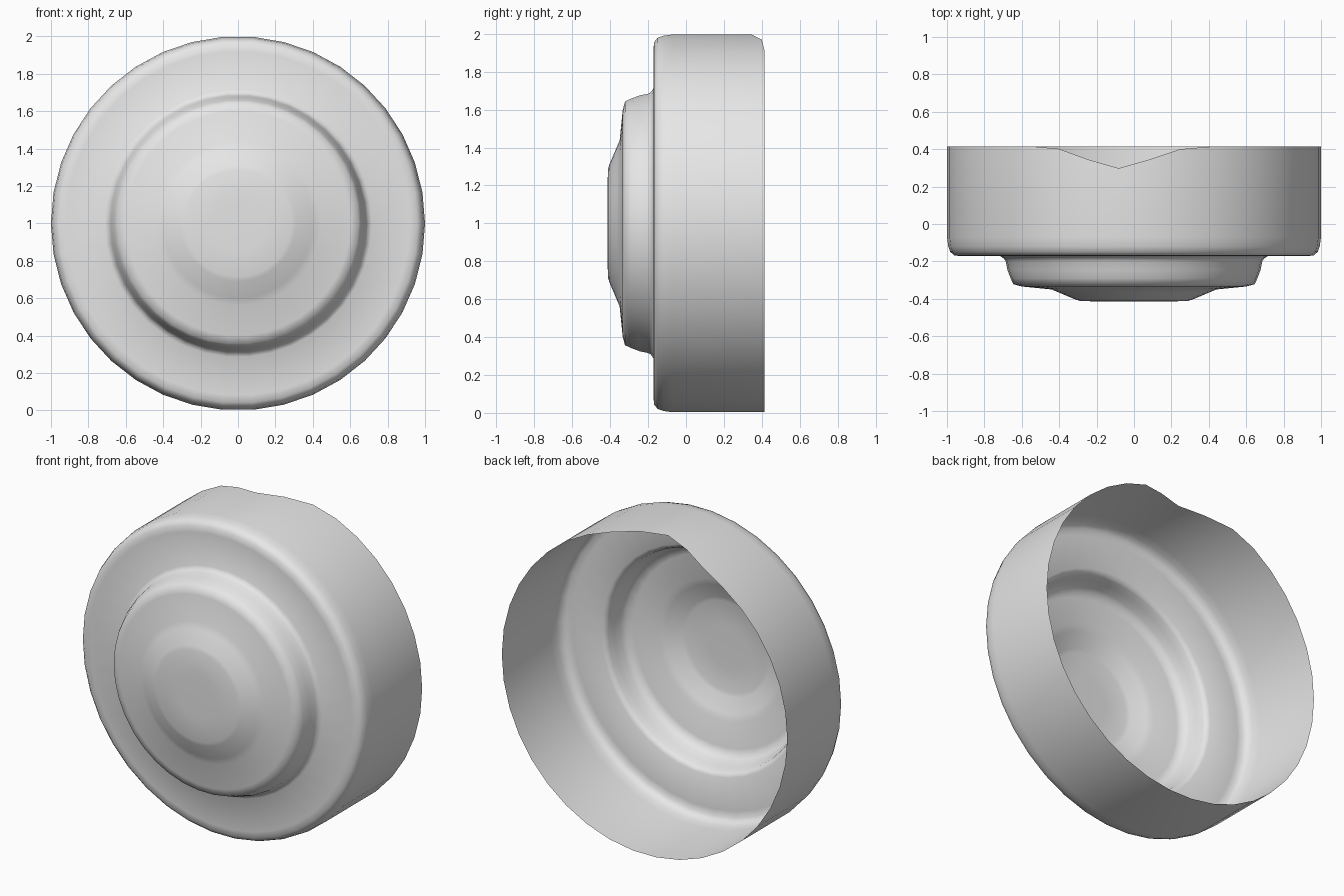
import bpy, bmesh, math

if "Cube" in bpy.data.objects:
    bpy.data.objects.remove(bpy.data.objects["Cube"])

SEGS = 38

# radius, y of the lathe profile, front centre to open back rim
PROFILE = [(0.14, -0.415), (0.285, -0.412), (0.31, -0.405), (0.40, -0.367), (0.44, -0.35),
           (0.60, -0.334), (0.645, -0.322), (0.66, -0.29), (0.677, -0.245),
           (0.686, -0.2), (0.695, -0.185), (0.715, -0.172), (0.92, -0.172),
           (0.96, -0.168), (0.982, -0.15), (0.993, -0.12), (1.0, -0.07), (1.0, 0.415)]

# dip in the back rim at the top, by step away from the lowest point
NOTCH = {-3: 0.0, -2: 0.013, -1: 0.07, 0: 0.117, 1: 0.07, 2: 0.015, 3: 0.002}

bm = bmesh.new()
rings = []
for i, (r, y) in enumerate(PROFILE):
    ring = []
    for k in range(SEGS):
        a = 2 * math.pi * k / SEGS
        yy = y
        if i == len(PROFILE) - 1:
            yy -= NOTCH.get(10 - k, 0.0)   # k = 10 sits at x = -0.08 on top
        ring.append(bm.verts.new((r * math.cos(a), yy, 1 + r * math.sin(a))))
    rings.append(ring)

# front centre fan, then the ring bands
centre = bm.verts.new((0, -0.415, 1))
for k in range(SEGS):
    n = (k + 1) % SEGS
    bm.faces.new((centre, rings[0][k], rings[0][n]))
    for a, b in zip(rings, rings[1:]):
        bm.faces.new((a[k], b[k], b[n], a[n]))
bm.normal_update()

mesh = bpy.data.meshes.new("stepped_cap")
bm.to_mesh(mesh)
bm.free()
for p in mesh.polygons:
    p.use_smooth = True

mat = bpy.data.materials.new("light grey")
mat.diffuse_color = (0.8, 0.8, 0.8, 1)
mat.use_nodes = True
mat.node_tree.nodes["Principled BSDF"].inputs["Base Color"].default_value = mat.diffuse_color
mesh.materials.append(mat)
cap = bpy.data.objects.new("stepped_cap", mesh)
bpy.context.collection.objects.link(cap)
